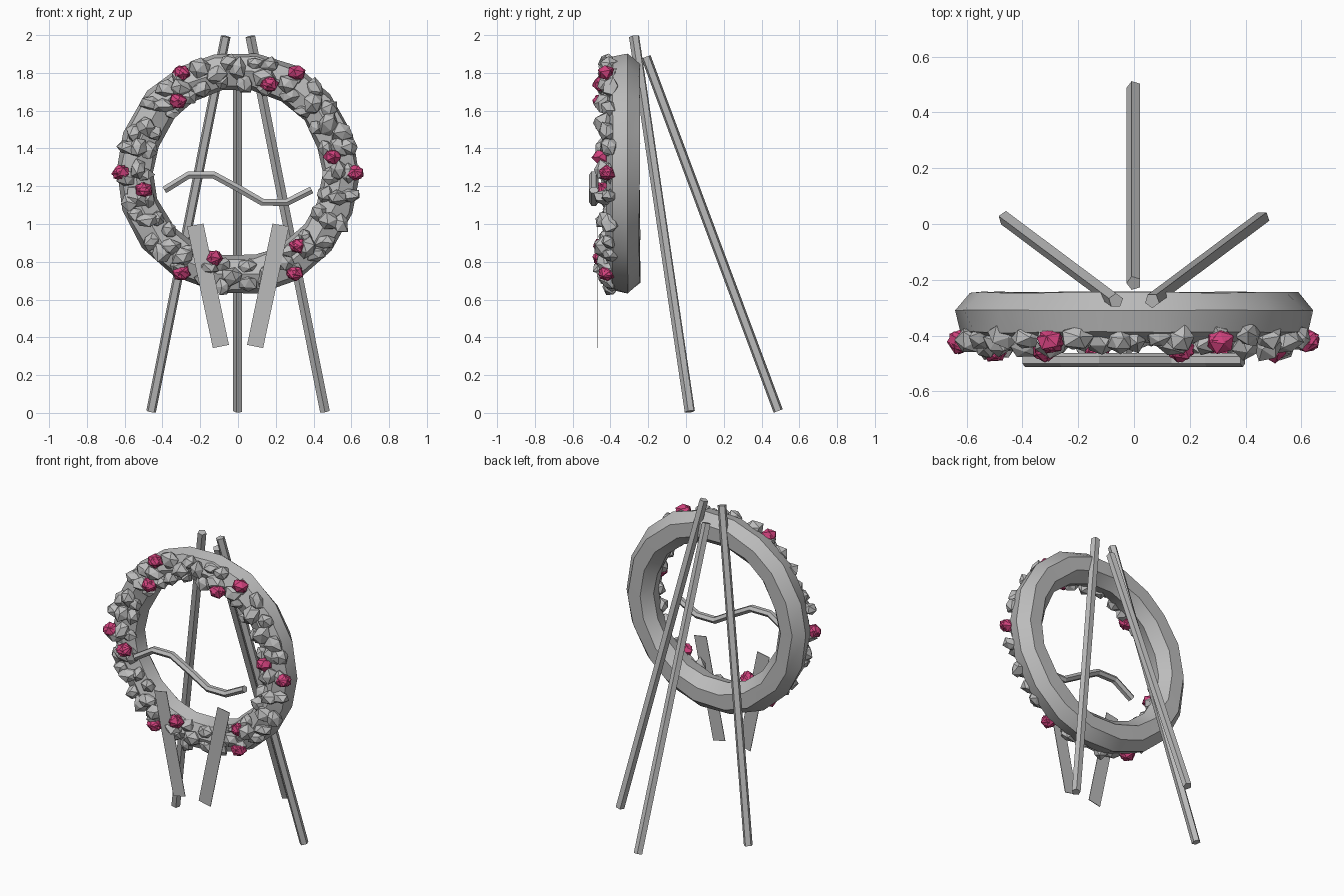
import bpy, bmesh, math, random
from mathutils import Vector, Matrix, Euler

random.seed(7)
if "Cube" in bpy.data.objects:
    bpy.data.objects.remove(bpy.data.objects["Cube"], do_unlink=True)


def material(name, color):
    m = bpy.data.materials.new(name)
    m.use_nodes = True
    m.diffuse_color = color
    m.node_tree.nodes["Principled BSDF"].inputs["Base Color"].default_value = color
    return m


GREY = material("plain grey", (0.5, 0.5, 0.5, 1))
PINK = material("deep pink", (0.65, 0.055, 0.21, 1))
CENTRE = Vector((0, 0, 1.27))


def make_object(name, bm, mat):
    bmesh.ops.recalc_face_normals(bm, faces=bm.faces[:])
    mesh = bpy.data.meshes.new(name)
    bm.to_mesh(mesh)
    bm.free()
    mesh.materials.append(mat)
    obj = bpy.data.objects.new(name, mesh)
    bpy.context.collection.objects.link(obj)
    return obj


def skin(bm, rings, closed=False):
    """Bridge a list of vertex loops, capping the ends when open."""
    n = len(rings[0])
    pairs = list(zip(rings, rings[1:]))
    if closed:
        pairs.append((rings[-1], rings[0]))
    for a, b in pairs:
        for i in range(n):
            j = (i + 1) % n
            bm.faces.new((a[i], a[j], b[j], b[i]))
    if not closed:
        bm.faces.new(rings[0])
        bm.faces.new(rings[-1])


def around(radius, angle, y):
    return CENTRE + Vector((radius * math.cos(angle), y, radius * math.sin(angle)))


def rod(name, start, end, radius=0.027, sides=5):
    start, end = Vector(start), Vector(end)
    bm = bmesh.new()
    turn = (end - start).to_track_quat('Z', 'Y').to_matrix().to_4x4()
    spin = Matrix.Rotation(math.pi / 2, 4, 'Z')
    bmesh.ops.create_cone(bm, cap_ends=True, segments=sides, radius1=radius,
                          radius2=radius, depth=(end - start).length,
                          matrix=Matrix.Translation((start + end) / 2) @ turn @ spin)
    make_object(name, bm, GREY)


# Three easel legs
for side, label in ((-1, "right"), (1, "left")):
    rod(label + "_easel_leg", (side * 0.46, 0.02, 0.007), (side * 0.065, -0.275, 1.993))
rod("rear_easel_leg", (0, 0.488, 0.01), (0, -0.212, 1.885))

# Uneven faceted wreath ring
bm = bmesh.new()
rings = []
SEGMENTS, SIDES = 18, 7
for i in range(SEGMENTS):
    a = math.tau * i / SEGMENTS
    loop = []
    for j in range(SIDES):
        b = math.tau * (j + 0.25) / SIDES
        size = random.uniform(0.97, 1.07)
        loop.append(bm.verts.new(around(0.545 + 0.1 * size * math.cos(b),
                                        a + random.uniform(-0.05, 0.05),
                                        -0.33 + 0.092 * size * math.sin(b))))
    rings.append(loop)
skin(bm, rings, closed=True)
ring = make_object("wreath_ring", bm, GREY)
bpy.ops.object.select_all(action='DESELECT')
ring.select_set(True)
bpy.context.view_layer.objects.active = ring
bpy.ops.object.shade_smooth_by_angle(angle=math.radians(30))


def lump(bm, place, scale, jitter):
    """One jagged twenty-sided lump."""
    spin = Euler([random.uniform(0, math.tau) for _ in range(3)]).to_matrix().to_4x4()
    verts = bmesh.ops.create_icosphere(bm, subdivisions=1, radius=1)["verts"]
    for v in verts:
        v.co *= random.uniform(1 - jitter, 1 + jitter)
        v.co = spin @ v.co
        v.co = Vector(c * s for c, s in zip(v.co, scale))
        v.co += place


# Leafy lumps in three rows on the front of the ring
bm = bmesh.new()
for count, radius, y, size in ((30, 0.595, -0.405, 0.05),
                               (24, 0.54, -0.425, 0.056),
                               (26, 0.485, -0.41, 0.046)):
    for i in range(count):
        a = math.tau * (i + random.uniform(-0.25, 0.25)) / count
        place = around(radius + random.uniform(-0.012, 0.012), a,
                       y + random.uniform(-0.012, 0.012))
        scale = (size * random.uniform(0.8, 1.3), size * random.uniform(0.85, 1.1),
                 size * random.uniform(0.75, 1.15))
        lump(bm, place, scale, 0.2)
make_object("foliage", bm, GREY)

# Pink flowers, each two crossed lumps
bm = bmesh.new()
OUTER = [(-0.3, 1.8), (0.31, 1.8), (-0.62, 1.27), (0.62, 1.27), (-0.3, 0.74), (0.3, 0.74)]
INNER = [(-0.32, 1.65), (0.165, 1.74), (-0.5, 1.18), (0.5, 1.355), (0.32, 0.885), (-0.13, 0.82)]
for spots, y in ((OUTER, -0.42), (INNER, -0.45)):
    for x, z in spots:
        for _ in range(2):
            lump(bm, Vector((x, y, z)), (0.05, 0.047, 0.043), 0.1)
make_object("flowers", bm, PINK)

# Wavy band across the opening
bm = bmesh.new()
rings = []
WAVE = [1.18, 1.26, 1.26, 1.19, 1.115, 1.115, 1.18]
for i, z in enumerate(WAVE):
    x = -0.39 + 0.13 * i
    lo, hi = max(i - 1, 0), min(i + 1, len(WAVE) - 1)
    tilt = math.atan2(WAVE[hi] - WAVE[lo], 0.13 * (hi - lo))
    loop = []
    for j in range(6):
        b = math.tau * j / 6
        up = 0.022 * math.sin(b)
        loop.append(bm.verts.new((x - up * math.sin(tilt), -0.488 + 0.025 * math.cos(b),
                                  z + up * math.cos(tilt))))
    rings.append(loop)
skin(bm, rings)
make_object("wavy_band", bm, GREY)

# Two hanging ribbon tails
for side, label in ((-1, "right"), (1, "left")):
    bm = bmesh.new()
    rings = [[bm.verts.new((side * x, y, z)) for x, z in
              ((0.27, 0.987), (0.183, 1.002), (0.048, 0.36), (0.133, 0.343))]
             for y in (-0.472, -0.468)]
    skin(bm, rings)
    make_object(label + "_ribbon_tail", bm, GREY)
